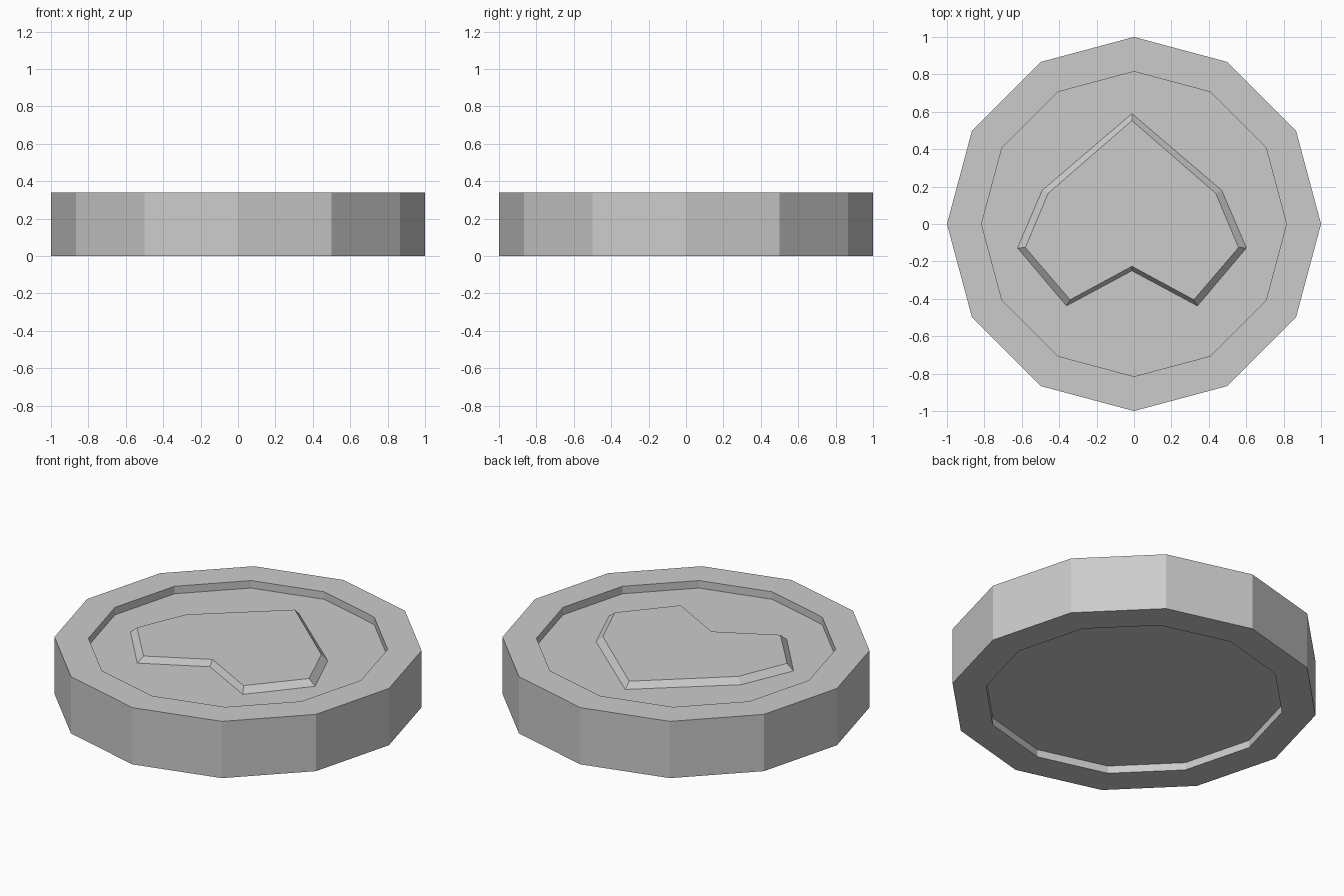
import bpy, bmesh
from math import cos, sin, pi

if "Cube" in bpy.data.objects:
    bpy.data.objects.remove(bpy.data.objects["Cube"])

H, R, INNER = 0.34, 1.0, 0.815
DEPTH = 0.045      # recess on both sides
RELIEF = 0.035     # emblem height above recess floor


def ring(bm, pts, z):
    return [bm.verts.new((x, y, z)) for x, y in pts]


def bridge(bm, a, b):
    n = len(a)
    for i in range(n):
        j = (i + 1) % n
        bm.faces.new((a[i], a[j], b[j], b[i]))


def make(name, loops, cap_start=True):
    bm = bmesh.new()
    rings = [ring(bm, pts, z) for pts, z in loops]
    for a, b in zip(rings, rings[1:]):
        bridge(bm, a, b)
    bm.faces.new(rings[-1])
    if cap_start:
        bm.faces.new(rings[0][::-1])
    bmesh.ops.recalc_face_normals(bm, faces=bm.faces)
    me = bpy.data.meshes.new(name)
    bm.to_mesh(me)
    bm.free()
    ob = bpy.data.objects.new(name, me)
    bpy.context.collection.objects.link(ob)
    return ob


def polygon(r, n=12):
    return [(r * cos(2 * pi * i / n), r * sin(2 * pi * i / n)) for i in range(n)]


def mirrored(half, cx=-0.011):
    # first and last points lie on the symmetry axis
    right = [(cx + x, y) for x, y in half]
    left = [(cx - x, y) for x, y in half[-2:0:-1]]
    return (right + left)[::-1]


# twelve-sided disc with a stepped recess in both faces
make("coin_body", [
    (polygon(INNER), DEPTH), (polygon(INNER), 0), (polygon(R), 0),
    (polygon(R), H), (polygon(INNER), H), (polygon(INNER), H - DEPTH)])

# raised heart with sloping sides on the upper recess floor
base = [(0, 0.59), (0.48, 0.18), (0.612, -0.128), (0.35, -0.438), (0, -0.25)]
top = [(0, 0.553), (0.448, 0.164), (0.57, -0.126), (0.331, -0.405), (0, -0.226)]
floor = H - DEPTH
make("heart_emblem", [(mirrored(base), floor), (mirrored(top), floor + RELIEF)],
     cap_start=False)
